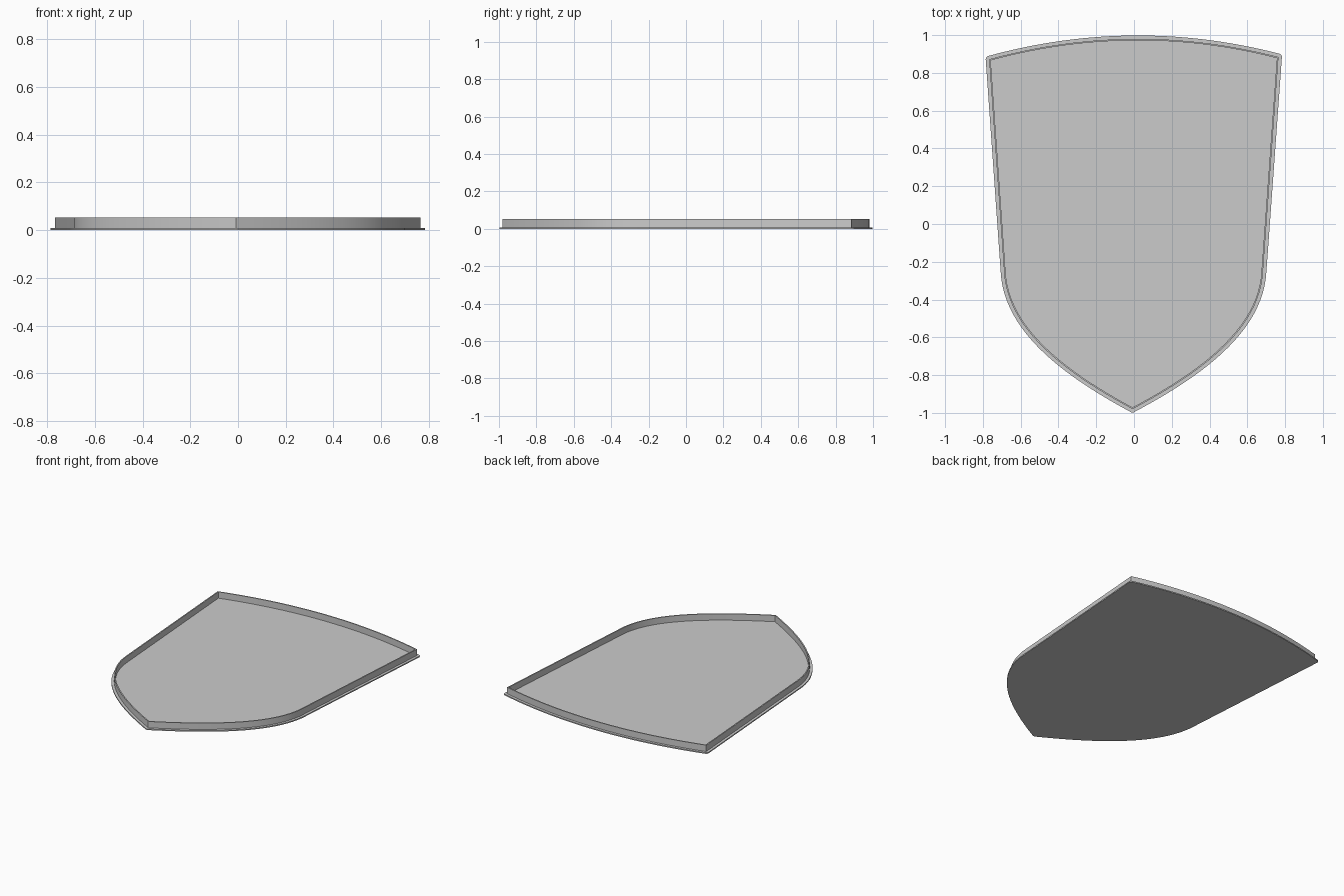
import bpy, bmesh, math
from mathutils import Vector
from mathutils.geometry import interpolate_bezier

if "Cube" in bpy.data.objects:
    bpy.data.objects.remove(bpy.data.objects["Cube"])

PLATE_TOP, RIM_TOP = 0.008, 0.052
RIM_WIDTH, LIP = 0.008, 0.018

grey = bpy.data.materials.new("light_grey")
grey.diffuse_color = (0.6, 0.6, 0.6, 1)
grey.use_nodes = True
grey.node_tree.nodes["Principled BSDF"].inputs["Base Color"].default_value = grey.diffuse_color


def shield_outline():
    """Counter-clockwise shield: tip, right side, arched top, left side."""
    tip = Vector((-0.008, -0.98, 0))
    right_low, left_low = Vector((0.683, -0.25, 0)), Vector((-0.688, -0.25, 0))
    right_top, left_top = Vector((0.765, 0.884, 0)), Vector((-0.767, 0.872, 0))
    pts = interpolate_bezier(tip, Vector((0.37, -0.78, 0)),
                             Vector((0.668, -0.55, 0)), right_low, 24)
    # Quadratic arch with its crown at y = 0.98, raised to a cubic
    crown = Vector((0, 2 * 0.98 - (right_top.y + left_top.y) / 2, 0))
    pts += interpolate_bezier(right_top, right_top.lerp(crown, 2 / 3),
                              left_top.lerp(crown, 2 / 3), left_top, 32)
    pts += interpolate_bezier(left_low, Vector((-0.673, -0.55, 0)),
                              Vector((-0.38, -0.78, 0)), tip, 24)[:-1]
    return [Vector((p.x, p.y)) for p in pts]


def offset(pts, d):
    """Move the outline outward by d, with round corners when growing."""
    out = []
    for i, p in enumerate(pts):
        a = (p - pts[i - 1]).normalized()
        b = (pts[(i + 1) % len(pts)] - p).normalized()
        na, nb = Vector((a.y, -a.x)), Vector((b.y, -b.x))
        if d > 0 and na.angle(nb) > math.radians(15):
            out += [p + d * na.lerp(nb, k / 8).normalized() for k in range(9)]
        else:
            out.append(p + (na + nb) * d / (1 + na.dot(nb)))
    return out


def finish(name, bm):
    bmesh.ops.recalc_face_normals(bm, faces=bm.faces)
    mesh = bpy.data.meshes.new(name)
    bm.to_mesh(mesh)
    bm.free()
    mesh.materials.append(grey)
    obj = bpy.data.objects.new(name, mesh)
    bpy.context.collection.objects.link(obj)
    bpy.ops.object.select_all(action='DESELECT')
    obj.select_set(True)
    bpy.context.view_layer.objects.active = obj
    bpy.ops.object.shade_smooth_by_angle(angle=math.radians(30))


def ring(bm, pts, z):
    return [bm.verts.new((p.x, p.y, z)) for p in pts]


def bridge(bm, lo, hi):
    for i in range(len(lo)):
        bm.faces.new((lo[i - 1], lo[i], hi[i], hi[i - 1]))


outline = shield_outline()

# Flat base plate with a small lip outside the rim
bm = bmesh.new()
lip = offset(outline, LIP)
low, high = ring(bm, lip, 0), ring(bm, lip, PLATE_TOP)
bridge(bm, low, high)
bm.faces.new(low)
bm.faces.new(high)
finish("base_plate", bm)

# Thin upright rim following the shield outline
bm = bmesh.new()
inner = offset(outline, -RIM_WIDTH)
loops = [ring(bm, outline, PLATE_TOP), ring(bm, outline, RIM_TOP),
         ring(bm, inner, RIM_TOP), ring(bm, inner, PLATE_TOP)]
for k in range(3):
    bridge(bm, loops[k], loops[k + 1])
finish("rim_wall", bm)
